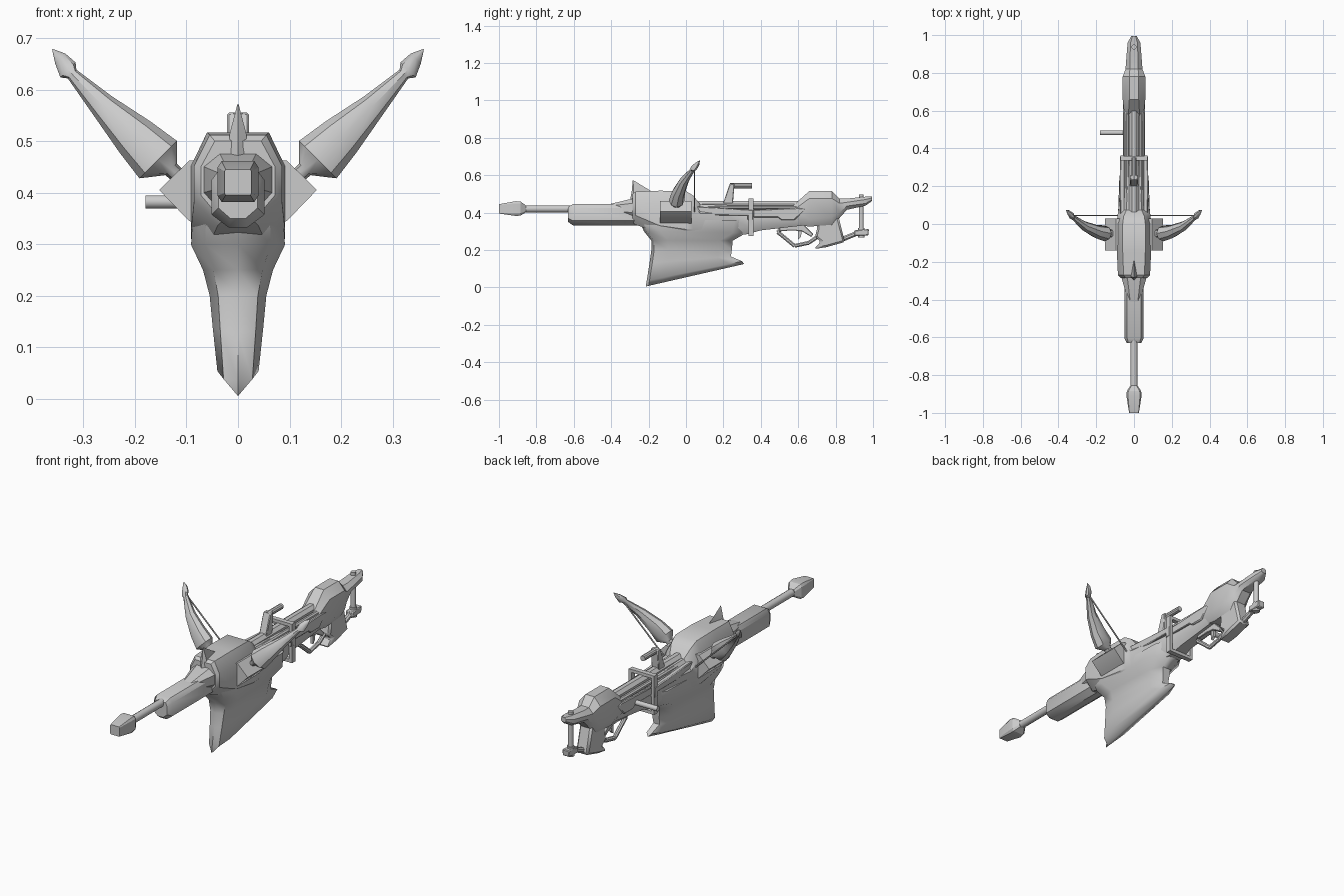
import bpy, bmesh, math
from mathutils import Vector

grey = bpy.data.materials.new("light grey")
grey.diffuse_color = (0.6, 0.6, 0.6, 1)


def finish(name, bm, angle=35):
    bmesh.ops.recalc_face_normals(bm, faces=bm.faces)
    me = bpy.data.meshes.new(name)
    bm.to_mesh(me)
    bm.free()
    me.materials.append(grey)
    me.shade_smooth()
    me.set_sharp_from_angle(angle=math.radians(angle))
    ob = bpy.data.objects.new(name, me)
    bpy.context.collection.objects.link(ob)
    return ob


def loft(name, rings, angle=35):
    """Skin equal-length rings of points and cap both ends."""
    bm = bmesh.new()
    vs = [[bm.verts.new(p) for p in r] for r in rings]
    n = len(vs[0])
    for a, b in zip(vs, vs[1:]):
        for i in range(n):
            j = (i + 1) % n
            bm.faces.new((a[i], a[j], b[j], b[i]))
    bm.faces.new(vs[0])
    bm.faces.new(vs[-1])
    return finish(name, bm, angle)


def section(y, top, bot, w, tw, tz, bw, bz):
    """Eight-sided cross-section: half widths w/tw/bw, chamfer heights tz/bz."""
    half = [(tw, top), (w, top - tz), (w, bot + bz), (bw, bot)]
    return [(x, y, z) for x, z in half] + [(-x, y, z) for x, z in reversed(half)]


def hull(name, rows, angle=35):
    return loft(name, [section(*r) for r in rows], angle)


def plate(name, pts, w, bevel=0, x=0):
    """Side outline (y, z) extruded to half width w."""
    ob = loft(name, [[(x + s * w, y, z) for y, z in pts] for s in (-1, 1)])
    if bevel:
        m = ob.modifiers.new("edge", 'BEVEL')
        m.width, m.segments = bevel, 1
    return ob


def rod(name, a, b, r, n=12, r2=None):
    a, b = Vector(a), Vector(b)
    q = (b - a).to_track_quat('Z', 'Y')
    ring = lambda c, rad: [c + q @ Vector((rad * math.cos(t), rad * math.sin(t), 0))
                           for t in [math.tau * (i + .5) / n for i in range(n)]]
    return loft(name, [ring(a, r), ring(b, r if r2 is None else r2)])


def box(name, x0, x1, y0, y1, z0, z1):
    return plate(name, [(y0, z0), (y1, z0), (y1, z1), (y0, z1)], (x1 - x0) / 2, 0, (x0 + x1) / 2)


# Main housing tapering back into the receiver
hull("body", [
    (-.285, .50, .345, .072, .045, .05, .03, .05),
    (-.27, .512, .335, .085, .055, .06, .04, .05),
    (-.14, .517, .29, .091, .06, .065, .06, .04),
    (.0, .515, .27, .091, .06, .065, .06, .04),
    (.04, .49, .27, .088, .055, .06, .06, .04),
    (.075, .445, .27, .083, .04, .05, .055, .04),
    (.20, .44, .27, .068, .035, .045, .045, .04),
    (.33, .435, .285, .055, .03, .035, .035, .04),
    (.40, .435, .305, .05, .03, .03, .03, .04),
    (.62, .435, .33, .048, .03, .03, .03, .03)])

# Rear stock and its tail
hull("stock", [
    (.57, .435, .34, .05, .03, .025, .03, .03),
    (.66, .516, .325, .06, .025, .04, .035, .04),
    (.78, .516, .335, .06, .025, .04, .035, .04),
    (.82, .475, .37, .045, .022, .025, .025, .03),
    (.86, .475, .415, .042, .022, .02, .025, .02),
    (.96, .485, .437, .034, .018, .015, .02, .012),
    (.995, .487, .462, .014, .008, .008, .008, .006)])
plate("grip", [(.70, .36), (.70, .31), (.69, .27), (.72, .245), (.685, .205),
               (.75, .215), (.85, .243), (.83, .32), (.81, .40)], .035, .01)

# Large blade-shaped magazine with a slanted, keeled foot
mag = []
for zf, zb, yf, yb, w in [(.36, .36, -.25, .33, .088), (.30, .29, -.225, .32, .091),
                          (.25, .25, -.185, .25, .068), (.20, .20, -.185, .245, .055),
                          (.13, .165, -.195, .24, .049), (.035, .14, -.21, .30, .04),
                          (.005, .125, -.215, .31, .004)]:
    side = [(0, yf), (w * .7, yf + .015), (w, yf + .09), (w * .85, yb - .07), (w * .35, yb)]
    pts = side + [(-x, y) for x, y in reversed(side[1:])]
    mag.append([(x, y, zf + (zb - zf) * (y - yf) / (yb - yf)) for x, y in pts])
loft("magazine", mag, 50)

# Barrel sleeve, collar, rod and squared tip
hull("barrel_sleeve", [
    (-.63, .43, .35, .038, .03, .02, .015, .02),
    (-.605, .445, .332, .051, .036, .02, .018, .025),
    (-.25, .445, .332, .051, .036, .02, .018, .025)])
hull("sleeve_collar", [
    (-.41, .445, .40, .03, .02, .01, .02, .01),
    (-.285, .475, .36, .066, .035, .025, .03, .04),
    (-.25, .48, .34, .07, .04, .025, .03, .04)])
rod("barrel", (0, -.89, .42), (0, -.58, .42), .019)
hull("barrel_tip", [
    (-1, .445, .395, .026, .024, .004, .024, .004),
    (-.91, .461, .382, .04, .032, .012, .032, .012),
    (-.885, .459, .384, .038, .03, .012, .03, .012),
    (-.855, .438, .402, .019, .013, .008, .013, .008)], 25)

# Pointed sight fin on the front of the housing
loft("sight_fin", [[(.02, -.28, .46), (0, -.30, .46), (-.02, -.28, .46), (0, -.17, .50)],
                   [(.016, -.28, .515), (0, -.29, .515), (-.016, -.28, .515), (0, -.19, .517)],
                   [(.001, -.283, .572), (0, -.285, .572), (-.001, -.283, .572), (0, -.28, .572)]])

# Bow arms, their wedge mounts and the string
for s, tag in ((1, "right"), (-1, "left")):
    rings = []
    for x, y, z, a, b in [(.085, -.05, .405, .014, .02), (.13, -.05, .445, .016, .022),
                          (.155, -.05, .464, .052, .042), (.20, -.04, .508, .043, .036),
                          (.262, -.012, .568, .026, .027), (.322, .035, .630, .012, .015),
                          (.330, .043, .638, .021, .019), (.345, .06, .66, .014, .013),
                          (.36, .073, .678, .001, .001)]:
        rings.append([(s * (x - .7 * a * math.cos(t)), y + b * math.sin(t), z + .7 * a * math.cos(t))
                      for t in [math.tau * i / 8 for i in range(8)]])
    loft(tag + "_bow_arm", rings, 40)
    wedge = [(.07, .335), (.095, .345), (.153, .405), (.095, .462), (.07, .462)]
    loft(tag + "_arm_mount", [[(s * x, y, z) for x, z in wedge] for y in (-.14, .03)])
    rod(tag + "_string", (s * .338, .045, .645), (s * .08, .045, .40), .004, 6)
    # Stepped cheek rail along the receiver
    plate(tag + "_side_rail", [(.03, .35), (.08, .385), (.33, .385), (.33, .36),
                               (.36, .36), (.36, .415), (.03, .435)], .012, .004, s * .062)
    plate(tag + "_stock_cheek", [(.36, .375), (.49, .375), (.51, .36), (.58, .36),
                                 (.64, .42), (.60, .425), (.36, .415)], .008, .004, s * .05)
    # Square band sides
    box(tag + "_band_side", s * .064 - .008, s * .064 + .008, .335, .362, .275, .475)

# Band top and bottom
for name, z in (("band_top", .467), ("band_bottom", .283)):
    box(name, -.071, .071, .336, .361, z - .008, z + .008)

# Rail rods on top of the receiver
rod("top_rail", (0, .03, .435), (0, .61, .435), .028, 8)
for s in (-1, 1):
    rod("thin_rail", (s * .036, .08, .428), (s * .036, .60, .428), .012, 8)

# Rear sight: leaning post and horizontal tube
plate("sight_post", [(.195, .44), (.225, .53), (.235, .555), (.26, .555), (.25, .44)], .021, .004)
rod("sight_tube", (0, .235, .543), (0, .352, .543), .014, 10)

# Side handle
rod("side_handle", (-.18, .483, .382), (-.03, .483, .382), .013)

# Trigger guard and trigger
guard = [(.52, .325), (.49, .295), (.52, .272), (.58, .222), (.655, .238), (.71, .275)]
for i, (a, b) in enumerate(zip(guard, guard[1:])):
    rod("trigger_guard", (0, *a), (0, *b), .011, 8)
plate("guard_upper", [(.50, .335), (.50, .30), (.57, .305), (.62, .30), (.67, .27),
                      (.68, .285), (.63, .335)], .014, .003)
plate("trigger", [(.60, .32), (.62, .32), (.615, .27), (.60, .255)], .007)

# Rear post, lower strut and end cap
rod("rear_post", (0, .937, .275), (0, .937, .497), .013)
rod("lower_strut", (0, .83, .255), (0, .92, .292), .014, 8)
plate("lower_end_cap", [(.90, .275), (.975, .278), (.978, .312), (.90, .305)], .02, .004)
rod("post_foot", (0, .937, .268), (0, .937, .318), .018)
